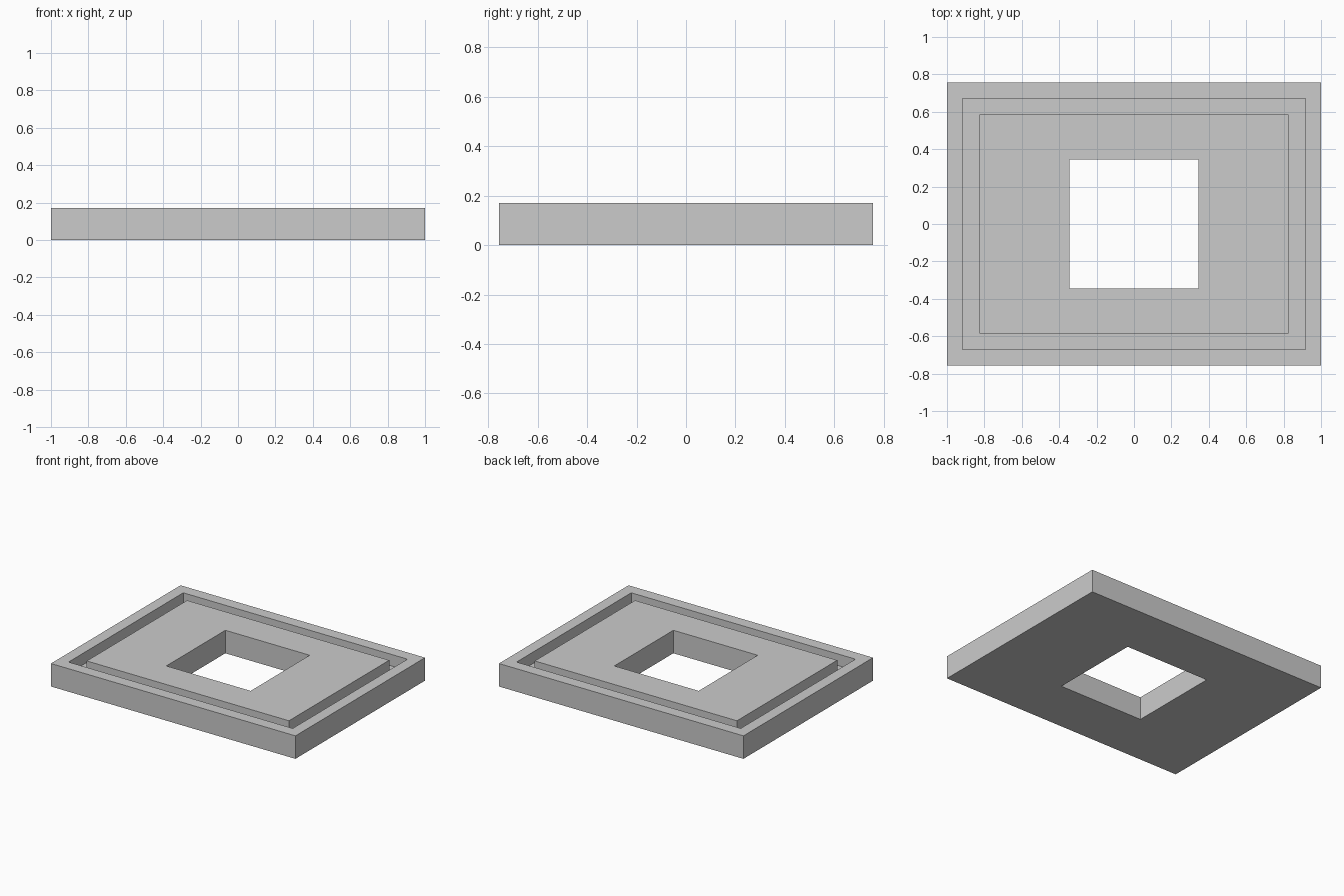
import bpy
import bmesh

cube = bpy.data.objects.get("Cube")
if cube:
    bpy.data.objects.remove(cube, do_unlink=True)

HEIGHT = 0.17
GROOVE_FLOOR = 0.085

# Single flat grey
grey = bpy.data.materials.new("plain grey")
grey.use_nodes = True
colour = (0.6, 0.6, 0.6, 1)
grey.diffuse_color = colour
grey.node_tree.nodes["Principled BSDF"].inputs["Base Color"].default_value = colour

# Section of the plate from outer wall to central hole: half width, half depth, height
section = [
    (1.0, 0.757, 0),
    (1.0, 0.757, HEIGHT),
    (0.917, 0.67, HEIGHT),
    (0.917, 0.67, GROOVE_FLOOR),
    (0.827, 0.586, GROOVE_FLOOR),
    (0.827, 0.586, HEIGHT),
    (0.345, 0.345, HEIGHT),
    (0.345, 0.345, 0),
]
corners = [(-1, -1), (1, -1), (1, 1), (-1, 1)]

# Grooved plate: one rectangular loop per section point, joined into a closed ring
bm = bmesh.new()
loops = [[bm.verts.new((sx * hx, sy * hy, z)) for sx, sy in corners]
         for hx, hy, z in section]
for i, loop in enumerate(loops):
    following = loops[(i + 1) % len(loops)]
    for a in range(4):
        b = (a + 1) % 4
        bm.faces.new((loop[a], loop[b], following[b], following[a]))
bmesh.ops.recalc_face_normals(bm, faces=bm.faces)

mesh = bpy.data.meshes.new("grooved_plate")
bm.to_mesh(mesh)
bm.free()
mesh.materials.append(grey)
plate = bpy.data.objects.new("grooved_plate", mesh)
bpy.context.collection.objects.link(plate)
